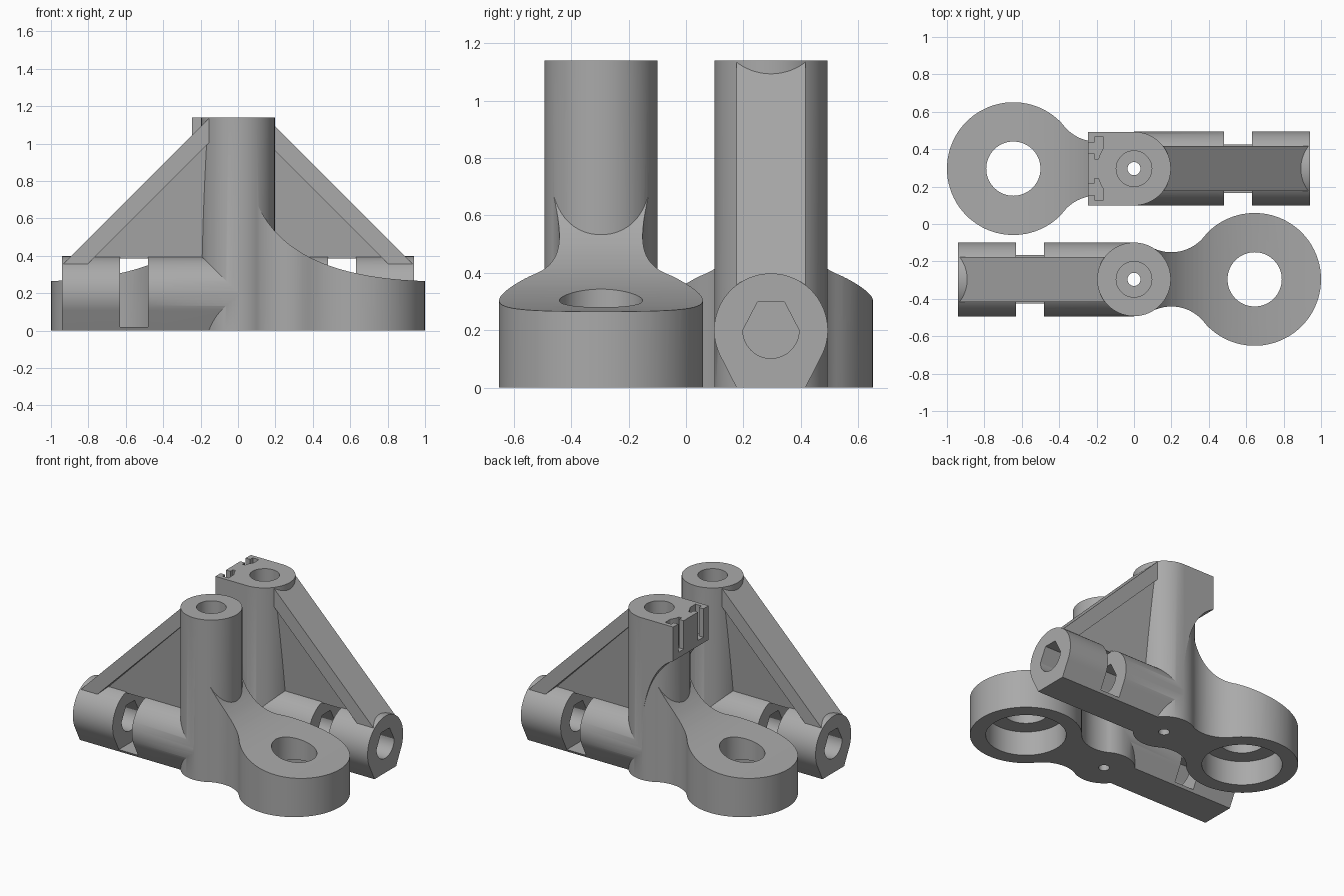
import bpy, bmesh, math

cube = bpy.data.objects.get("Cube")
if cube:
    bpy.data.objects.remove(cube)

grey = bpy.data.materials.new("plain grey")
grey.use_nodes = True
grey.diffuse_color = (0.4, 0.4, 0.4, 1)
grey.node_tree.nodes["Principled BSDF"].inputs["Base Color"].default_value = (0.4, 0.4, 0.4, 1)

POST_R, ROD_R, HEIGHT = 0.197, 0.198, 1.14
FOOT_X, FOOT_R = 0.645, 0.355


def arc(cx, cy, r, a0, a1, n):
    angles = [math.radians(a0 + (a1 - a0) * i / n) for i in range(n + 1)]
    return [(cx + r * math.cos(a), cy + r * math.sin(a)) for a in angles]


def circle(cx, cy, r, n=72):
    return arc(cx, cy, r, 0, 360, n)[:-1]


def rect(x0, x1, y0, y1):
    return [(x0, y0), (x1, y0), (x1, y1), (x0, y1)]


def bezier(p, n):
    pts = []
    for i in range(n + 1):
        t = i / n
        w = [(1 - t) ** 3, 3 * t * (1 - t) ** 2, 3 * t * t * (1 - t), t ** 3]
        pts.append(tuple(sum(a * q[k] for a, q in zip(w, p)) for k in (0, 1)))
    return pts


def prism(name, outline, lo, hi, axis="z"):
    """Extrude a 2D outline between lo and hi along an axis."""
    place = {"z": lambda u, v, w: (u, v, w),
             "y": lambda u, v, w: (u, w, v),
             "x": lambda u, v, w: (w, u, v)}[axis]
    bm = bmesh.new()
    low = [bm.verts.new(place(u, v, lo)) for u, v in outline]
    high = [bm.verts.new(place(u, v, hi)) for u, v in outline]
    bm.faces.new(low)
    bm.faces.new(high)
    for i in range(len(low)):
        j = (i + 1) % len(low)
        bm.faces.new((low[i], low[j], high[j], high[i]))
    bmesh.ops.recalc_face_normals(bm, faces=bm.faces)
    mesh = bpy.data.meshes.new(name)
    bm.to_mesh(mesh)
    bm.free()
    obj = bpy.data.objects.new(name, mesh)
    bpy.context.collection.objects.link(obj)
    return obj


def combine(obj, other, operation):
    """Apply a boolean and discard the second solid."""
    mod = obj.modifiers.new("boolean", "BOOLEAN")
    mod.operation, mod.solver, mod.object = operation, "EXACT", other
    graph = bpy.context.evaluated_depsgraph_get()
    mesh = bpy.data.meshes.new_from_object(obj.evaluated_get(graph))
    obj.modifiers.clear()
    obj.data = mesh
    bpy.data.objects.remove(other)


def make_foot():
    # Round pad joined to the post by a filleted neck
    fillet = arc(0.2, 0.37, 0.225, -39.7, -118.4, 20)
    side = fillet + [(0, 0.15)]
    outline = arc(FOOT_X, 0, FOOT_R, -140.2, 140.2, 64)[1:-1] + side
    outline += [(x, -y) for x, y in reversed(side)]
    foot = prism("foot", outline, 0, 0.9)
    # Top surface sweeps down from the post
    curve = bezier([(0.09, 0.71), (0.2, 0.42), (0.5, 0.28), (1.0, 0.265)], 32)
    sweep = [(-0.1, -0.1), (1.1, -0.1), (1.1, 0.265)] + curve[::-1] + [(0.07, 0.77), (-0.1, 0.77)]
    combine(foot, prism("sweep", sweep, -1, 1, "y"), "INTERSECT")
    return foot


def make_rod_clamp():
    # Round tube with tangent sides running down to a flat base
    outline = [(0.12, 0)] + arc(0, 0.2, ROD_R, -28, 208, 56) + [(-0.12, 0)]
    clamp = prism("rod_clamp", outline, -0.94, 0, "x")
    combine(clamp, prism("tie_slot", rect(-0.63, -0.48, 0.018, 0.6), -1, 1, "y"), "DIFFERENCE")
    return clamp


def make_brace():
    # Sloping flange over a web that widens upward
    flange = prism("flange", [(-0.935, 0.355), (-0.15, HEIGHT), (-0.1, HEIGHT), (-0.1, 1.06),
                              (-0.81, 0.35), (-0.93, 0.35)], -0.12, 0.12, "y")
    web = prism("web", [(-0.775, 0.385), (-0.1, 0.385), (-0.1, 1.07), (-0.12, 1.05)], -1, 1, "y")
    for v in web.data.vertices:
        v.co.y *= 0.045 + 0.095 * (v.co.z - 0.385)
    combine(flange, web, "UNION")
    return flange


def make_switch_mount():
    # Square block at the post top with a curved underside and two tee slots
    under = bezier([(0.245, 0.9), (0.1, 0.83), (0.03, 0.65), (0, 0.4)], 24)
    mount = prism("switch_mount", [(0, HEIGHT), (0.245, HEIGHT)] + under, -POST_R, POST_R, "y")
    for y in (-0.11, 0.11):
        tee = [(0.3, y - 0.03), (0.3, y + 0.03), (0.21, y + 0.03), (0.21, y + 0.058),
               (0.163, y + 0.058), (0.163, y - 0.058), (0.21, y - 0.058), (0.21, y - 0.03)]
        combine(mount, prism("tee_slot", tee, 0.94, 1.3), "DIFFERENCE")
    return mount


def make_bracket(name, with_mount):
    body = prism(name, circle(0, 0, POST_R), 0, HEIGHT)
    parts = [make_foot(), make_rod_clamp(), make_brace()]
    if with_mount:
        parts.append(make_switch_mount())
    for part in parts:
        combine(body, part, "UNION")
    # Bores: post, screw, pad hole, pad recess and rod channel
    channel = arc(0, 0.2, 0.098, 180, 360, 32) + [(0.047, 0.298), (-0.047, 0.298)]
    bores = [prism("post_bore", circle(0, 0, 0.095), 0.1, 1.3),
             prism("screw_bore", circle(0, 0, 0.035, 32), -0.1, 0.5),
             prism("pad_bore", circle(FOOT_X, 0, 0.145), -0.1, 0.6),
             prism("pad_recess", circle(FOOT_X, 0, 0.255), -0.1, 0.17),
             prism("rod_bore", channel, -1.1, -0.25, "x")]
    for bore in bores:
        combine(body, bore, "DIFFERENCE")
    body.data.materials.clear()
    body.data.materials.append(grey)
    for face in body.data.polygons:
        face.material_index = 0
    bpy.ops.object.select_all(action="DESELECT")
    body.select_set(True)
    bpy.context.view_layer.objects.active = body
    bpy.ops.object.shade_smooth_by_angle(angle=math.radians(25))
    return body


front = make_bracket("front_bracket", False)
front.location.y = -0.296
back = make_bracket("back_bracket", True)
back.location.y = 0.296
back.rotation_euler.z = math.pi
